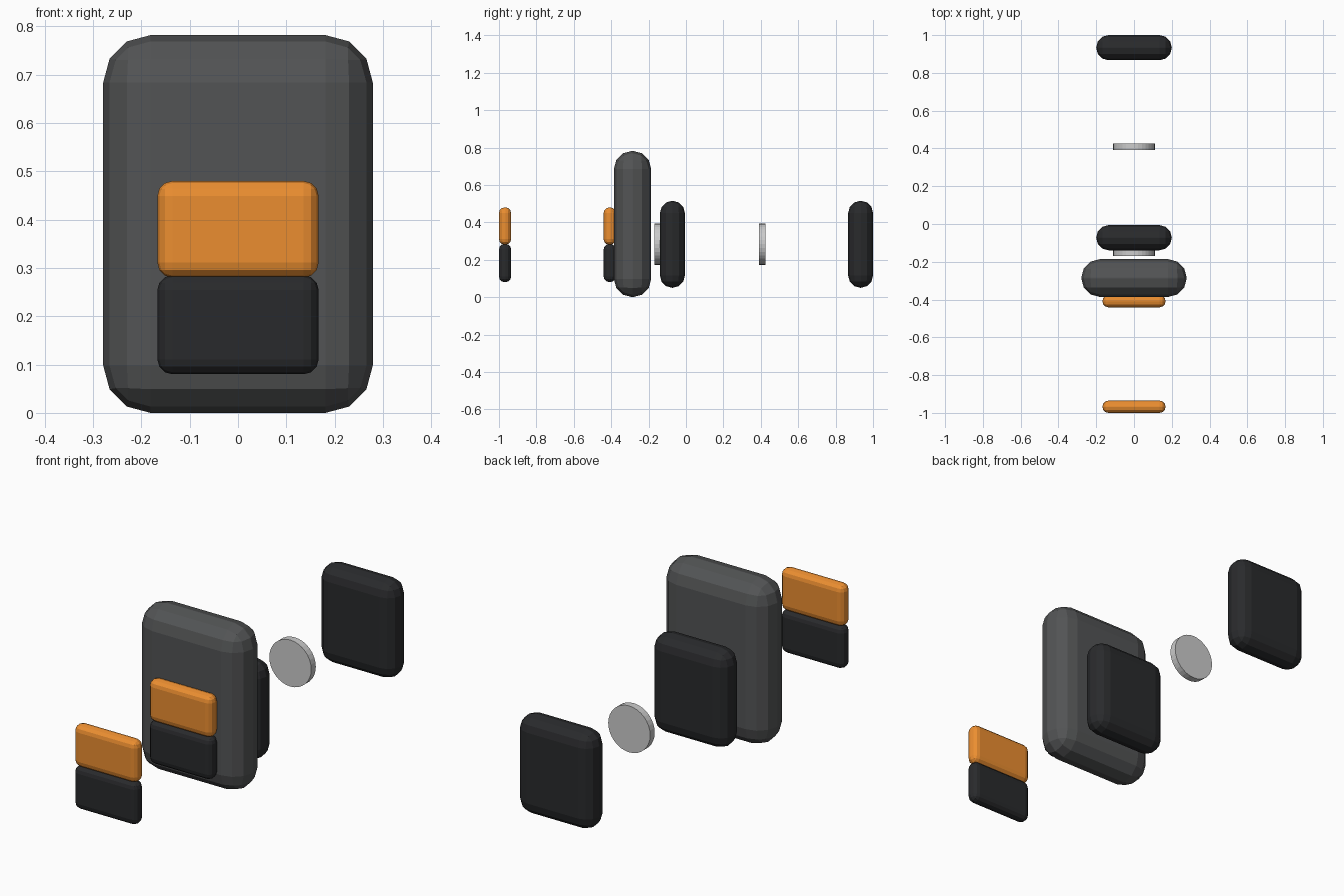
import bpy, bmesh, math
from mathutils import Matrix

if "Cube" in bpy.data.objects:
    bpy.data.objects.remove(bpy.data.objects["Cube"])


def material(name, color):
    m = bpy.data.materials.new(name)
    m.diffuse_color = (*color, 1)
    m.use_nodes = True
    m.node_tree.nodes["Principled BSDF"].inputs["Base Color"].default_value = m.diffuse_color
    return m


GREY = material("dark_grey", (0.085, 0.088, 0.09))
BLACK = material("black", (0.022, 0.023, 0.025))
ORANGE = material("orange", (0.83, 0.27, 0.03))


def finish(bm, name, mat=None):
    bmesh.ops.recalc_face_normals(bm, faces=bm.faces)
    me = bpy.data.meshes.new(name)
    bm.to_mesh(me)
    bm.free()
    ob = bpy.data.objects.new(name, me)
    bpy.context.collection.objects.link(ob)
    if mat:
        me.materials.append(mat)
    return ob


def rounded_box(name, half_x, y0, y1, z0, z1, radius, mat, segments=3):
    bm = bmesh.new()
    bmesh.ops.create_cube(bm, size=1)
    bmesh.ops.scale(bm, vec=(2 * half_x, y1 - y0, z1 - z0), verts=bm.verts)
    bmesh.ops.translate(bm, vec=(0, (y0 + y1) / 2, (z0 + z1) / 2), verts=bm.verts)
    bmesh.ops.bevel(bm, geom=bm.edges[:], offset=radius, segments=segments,
                    profile=0.5, affect='EDGES')
    return finish(bm, name, mat)


def disc(name, y0, y1, z, radius):
    bm = bmesh.new()
    bmesh.ops.create_cone(bm, cap_ends=True, segments=32, radius1=radius,
                          radius2=radius, depth=y1 - y0)
    bmesh.ops.transform(bm, verts=bm.verts,
                        matrix=Matrix.Translation((0, (y0 + y1) / 2, z))
                        @ Matrix.Rotation(math.pi / 2, 4, 'X'))
    return finish(bm, name)


# Main body
rounded_box("body", 0.279, -0.386, -0.186, 0, 0.782, 0.098, GREY)

# Front two-colour panels: one fitted, one pulled forward
for tag, y in (("fitted", -0.441), ("exploded", -1.0)):
    rounded_box(f"upper_panel_{tag}", 0.167, y, y + 0.065, 0.28, 0.48, 0.031, ORANGE)
    rounded_box(f"lower_panel_{tag}", 0.167, y, y + 0.065, 0.08, 0.285, 0.031, BLACK)

# Metal discs between body and back pad
for tag, y in (("fitted", -0.169), ("exploded", 0.391)):
    disc(f"disc_{tag}", y, y + 0.034, 0.283, 0.11)

# Back pads: one fitted, one pulled backward
for tag, y in (("fitted", -0.139), ("exploded", 0.867)):
    rounded_box(f"back_pad_{tag}", 0.2, y, y + 0.133, 0.05, 0.515, 0.065, BLACK)
